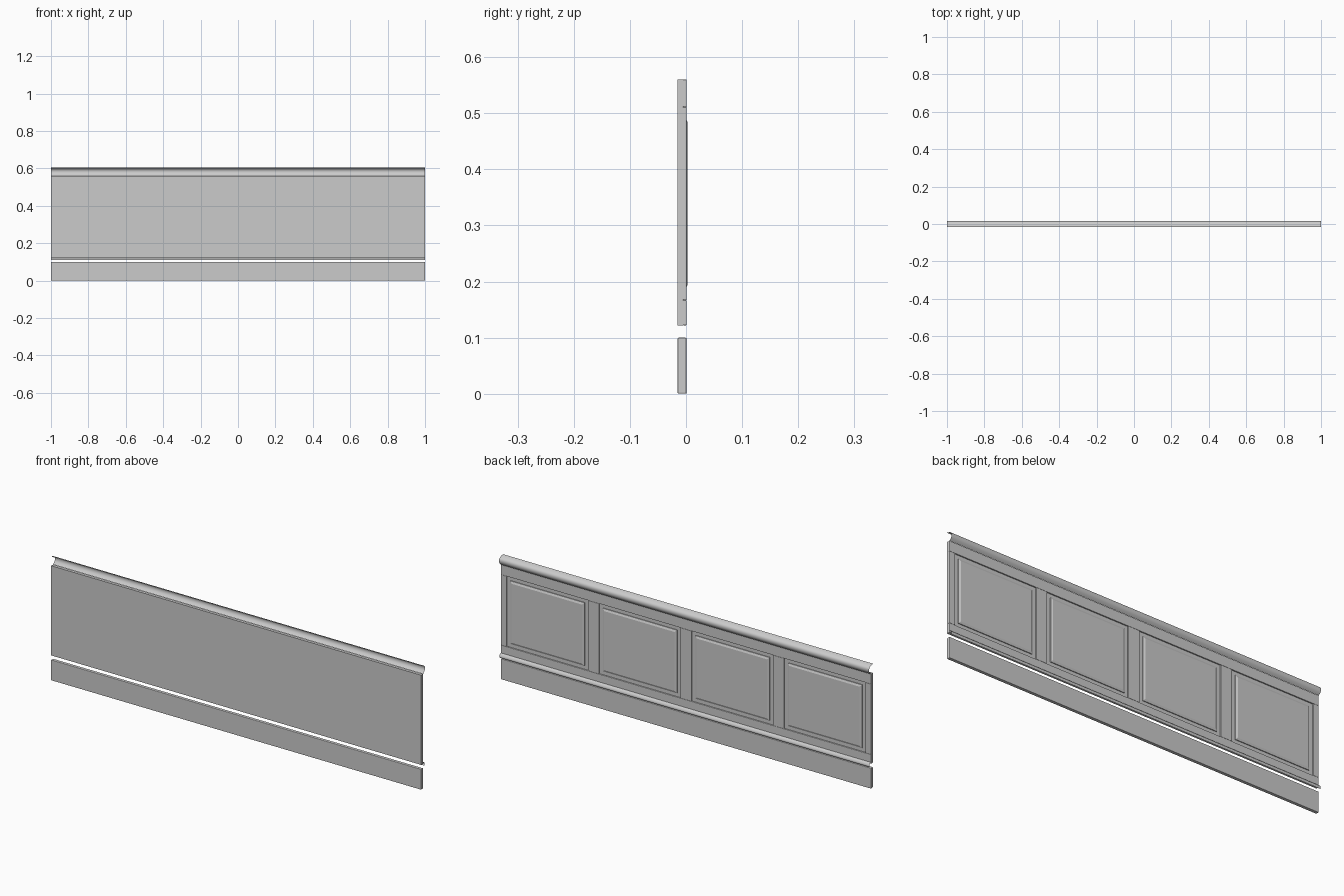
import bpy, bmesh

if "Cube" in bpy.data.objects:
    bpy.data.objects.remove(bpy.data.objects["Cube"])


def make(name, bm):
    mesh = bpy.data.meshes.new(name)
    bm.normal_update()
    bm.to_mesh(mesh)
    bm.free()
    ob = bpy.data.objects.new(name, mesh)
    bpy.context.collection.objects.link(ob)
    return ob


def box(name, x, y, z, bevel=0.0):
    """Box from (min, max) ranges with optional rounded edges."""
    bm = bmesh.new()
    bmesh.ops.create_cube(bm, size=1)
    for v in bm.verts:
        for i, (lo, hi) in enumerate((x, y, z)):
            v.co[i] = lo if v.co[i] < 0 else hi
    if bevel:
        bmesh.ops.bevel(bm, geom=bm.edges[:], offset=bevel, segments=2,
                        profile=0.5, affect='EDGES')
    return make(name, bm)


def moulding(name, profile):
    """Open sheet: a (y, z) profile swept along the whole length."""
    bm = bmesh.new()
    rows = [[bm.verts.new((x, y, z)) for y, z in profile] for x in (-1, 1)]
    for i in range(len(profile) - 1):
        f = bm.faces.new((rows[0][i], rows[0][i + 1], rows[1][i + 1], rows[1][i]))
        f.smooth = True
    return make(name, bm)


def raised_panel(name, cx):
    """Panel with sloping edges up to a flat centre field."""
    bm = bmesh.new()
    loops = []
    for hw, hz, y in ((0.2, 0.154, -0.006), (0.2, 0.154, -0.001), (0.19, 0.144, 0.003)):
        loops.append([bm.verts.new((cx + sx * hw, y, 0.339 + sz * hz))
                      for sx, sz in ((1, -1), (-1, -1), (-1, 1), (1, 1))])
    for a, b in zip(loops, loops[1:]):
        for i in range(4):
            j = (i + 1) % 4
            bm.faces.new((a[i], a[j], b[j], b[i]))
    bm.faces.new(loops[-1])
    bmesh.ops.recalc_face_normals(bm, faces=bm.faces[:])
    # the open shell must face +y
    if loops[-1][0].link_faces[-1].normal.y < 0:
        bmesh.ops.reverse_faces(bm, faces=bm.faces[:])
    return make(name, bm)


FRAME_Y = (-0.006, 0.001)

# Skirting and backing board
box("baseboard", (-1, 1), (-0.015, 0.001), (0, 0.10), 0.002)
box("backing_board", (-1, 1), (-0.015, -0.005), (0.122, 0.56))

# Rails and stiles
box("bottom_rail", (-1, 1), FRAME_Y, (0.122, 0.167), 0.0015)
box("top_rail", (-1, 1), FRAME_Y, (0.511, 0.56), 0.0015)
for i, (a, b) in enumerate(((-1, -0.97), (-0.53, -0.47), (-0.03, 0.03),
                            (0.47, 0.53), (0.97, 1))):
    box(f"stile_{i + 1}", (a, b), FRAME_Y, (0.167, 0.511), 0.0015)

# Raised panels
for i in range(4):
    raised_panel(f"raised_panel_{i + 1}", -0.75 + 0.5 * i)

# Cap and base mouldings
moulding("cap_moulding", [(-0.015, 0.605), (-0.005, 0.603), (0.005, 0.599),
                          (0.012, 0.594), (0.015, 0.587), (0.015, 0.578),
                          (0.011, 0.570), (0.005, 0.564), (0.001, 0.560)])
moulding("base_moulding", [(0.001, 0.129), (0.006, 0.127), (0.010, 0.123),
                           (0.013, 0.117), (0.013, 0.112), (0.010, 0.109)])
